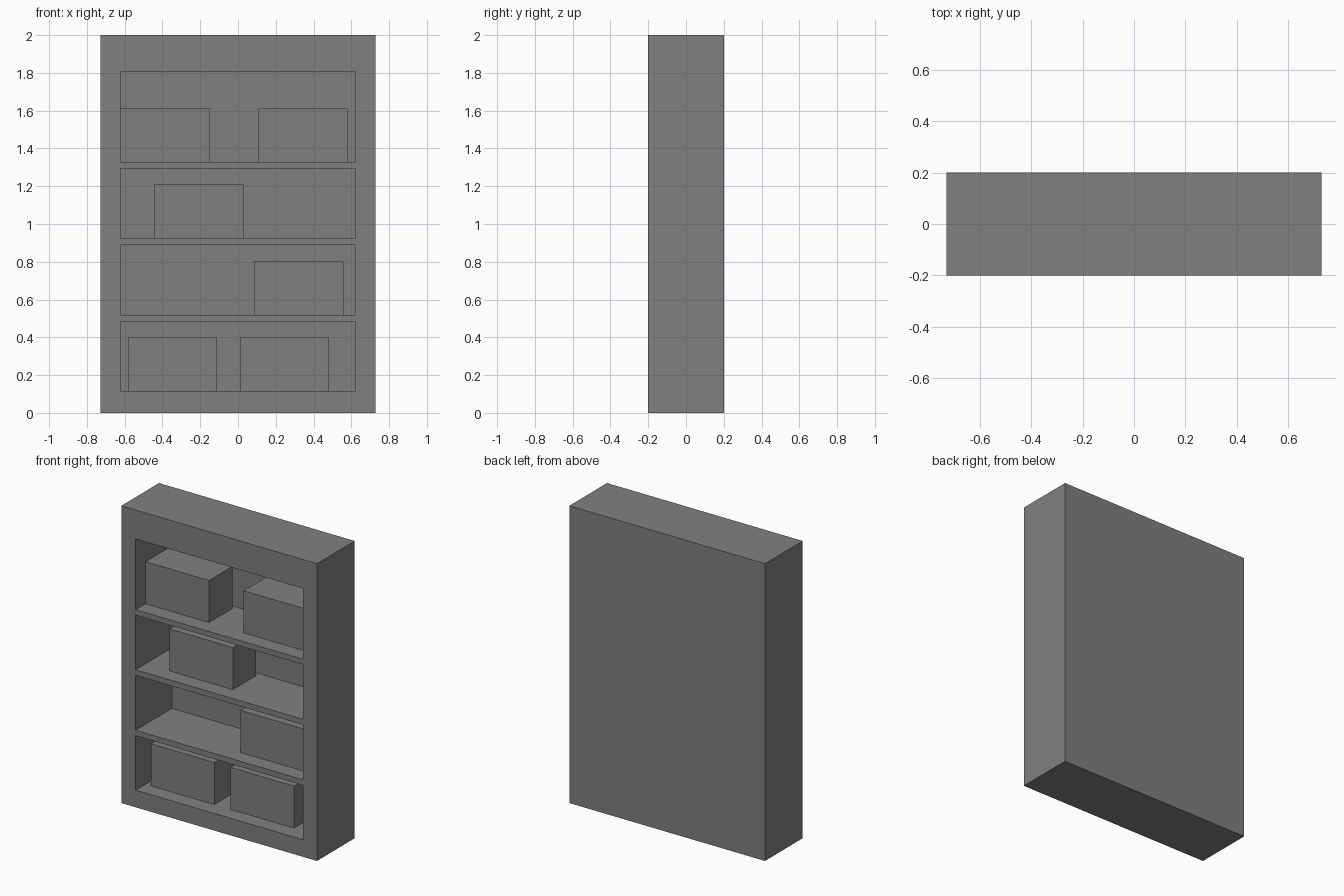
import bpy

scene = bpy.context.scene
cube = bpy.data.objects.get("Cube")
if cube:
    bpy.data.objects.remove(cube, do_unlink=True)

grey = bpy.data.materials.new("mid grey")
grey.use_nodes = True
colour = (0.216, 0.216, 0.216, 1)
grey.diffuse_color = colour
grey.node_tree.nodes["Principled BSDF"].inputs["Base Color"].default_value = colour


def block(name, x, y, z):
    """Box spanning the given (low, high) range on each axis."""
    spans = (x, y, z)
    bpy.ops.mesh.primitive_cube_add(size=1, location=[(a + b) / 2 for a, b in spans])
    ob = bpy.context.object
    ob.name = name
    ob.scale = [b - a for a, b in spans]
    bpy.ops.object.transform_apply(location=False, rotation=False, scale=True)
    ob.data.materials.append(grey)
    return ob


WIDTH, DEPTH, INNER, BACK = 0.728, 0.2, 0.622, 0.185
BOX_FRONT, BOX_BACK, BOX_WIDTH, BOX_HEIGHT = -0.095, 0.152, 0.472, 0.283

# Each bay: floor height, ceiling height, left edges of its boxes
bays = [
    (0.115, 0.481, (-0.582, 0.011)),
    (0.518, 0.888, (0.086,)),
    (0.925, 1.293, (-0.444,)),
    (1.329, 1.805, (-0.621, 0.109)),
]

# Solid cabinet with the open bays cut out, leaving shelves and a thin back
cabinet = block("cabinet", (-WIDTH, WIDTH), (-DEPTH, DEPTH), (0, 2))
for floor, ceiling, _ in bays:
    cutter = block("bay_cutter", (-INNER, INNER), (-0.3, BACK), (floor, ceiling))
    cutter.hide_render = True
    cut = cabinet.modifiers.new("bay", "BOOLEAN")
    cut.operation = "DIFFERENCE"
    cut.solver = "EXACT"
    cut.object = cutter
    bpy.context.view_layer.objects.active = cabinet
    bpy.ops.object.modifier_apply(modifier=cut.name)
    bpy.data.objects.remove(cutter, do_unlink=True)

# Storage boxes standing on the shelves
for row, (floor, _, lefts) in enumerate(bays, 1):
    for column, left in enumerate(lefts, 1):
        block(f"storage_box_row{row}_{column}", (left, left + BOX_WIDTH),
              (BOX_FRONT, BOX_BACK), (floor, floor + BOX_HEIGHT))
